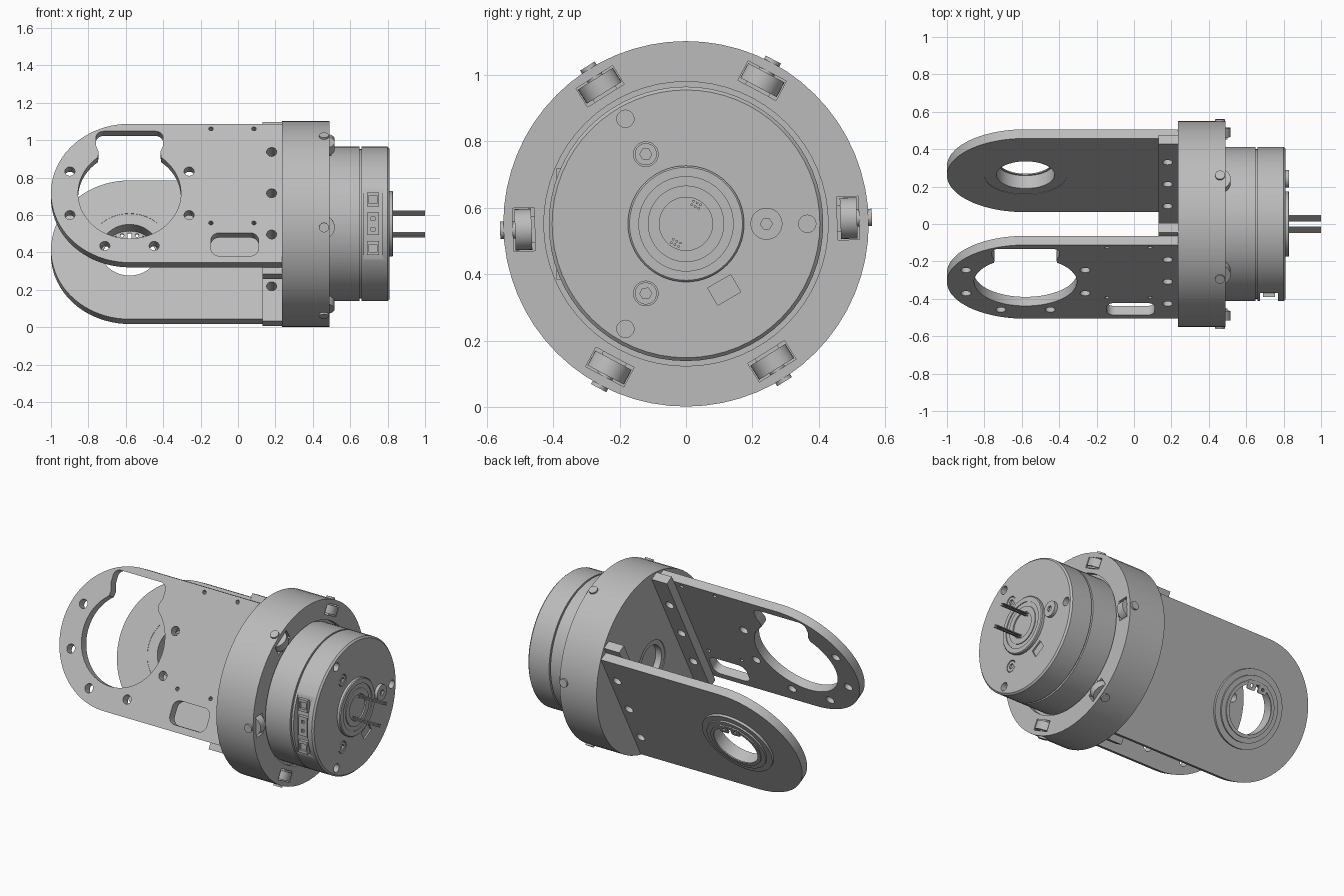
import bpy, bmesh
from math import radians, cos, sin
from mathutils import Matrix, Vector

if "Cube" in bpy.data.objects:
    bpy.data.objects.remove(bpy.data.objects["Cube"])

TILT = 28  # roll of the whole joint about its long axis
FRAME = Matrix.Translation((0, 0, 0.552)) @ Matrix.Rotation(radians(-TILT), 4, "X")

metal = bpy.data.materials.new("grey metal")
metal.use_nodes = True
metal.diffuse_color = (0.5, 0.5, 0.5, 1)
metal.node_tree.nodes["Principled BSDF"].inputs["Base Color"].default_value = (0.5, 0.5, 0.5, 1)
parts = []


# ---- shape helpers, all in the joint's own frame ----
def polar(x, angle, r):
    """Point at an angle around the long axis."""
    return Vector((x, r * cos(radians(angle)), r * sin(radians(angle))))


def rod(start, end, r, sides=32):
    bm = bmesh.new()
    a, b = Vector(start), Vector(end)
    turn = (b - a).to_track_quat("Z", "Y").to_matrix().to_4x4()
    bmesh.ops.create_cone(bm, cap_ends=True, segments=sides, radius1=r, radius2=r,
                          depth=(b - a).length, matrix=Matrix.Translation((a + b) / 2) @ turn)
    return bm


def block(x, angle, r, size, shift=0):
    """Box sized along x, outward and around the axis."""
    bm = bmesh.new()
    m = Matrix.Rotation(radians(angle), 4, "X") @ Matrix.Translation((x, r, shift))
    bmesh.ops.create_cube(bm, size=1, matrix=m @ Matrix.Diagonal((*size, 1)))
    return bm


def prism(outline, y0, y1):
    bm = bmesh.new()
    face = bm.faces.new([bm.verts.new((x, y0, z)) for x, z in outline])
    out = bmesh.ops.extrude_face_region(bm, geom=[face])["geom"]
    bmesh.ops.translate(bm, vec=(0, y1 - y0, 0),
                        verts=[v for v in out if isinstance(v, bmesh.types.BMVert)])
    bmesh.ops.recalc_face_normals(bm, faces=bm.faces)
    return bm


def lathe(profile, closed=False, steps=64):
    bm = bmesh.new()
    verts = [bm.verts.new((x, r, 0)) for x, r in profile]
    edges = [bm.edges.new(p) for p in zip(verts, verts[1:])]
    if closed:
        edges.append(bm.edges.new((verts[-1], verts[0])))
    bmesh.ops.spin(bm, geom=verts + edges, axis=(1, 0, 0), cent=(0, 0, 0),
                   angle=radians(360), steps=steps)
    bmesh.ops.remove_doubles(bm, verts=bm.verts, dist=1e-4)
    bmesh.ops.recalc_face_normals(bm, faces=bm.faces)
    return bm


def arc(cx, cz, r, a0, a1, n=8):
    return [(cx + r * cos(radians(a0 + (a1 - a0) * i / n)),
             cz + r * sin(radians(a0 + (a1 - a0) * i / n))) for i in range(n + 1)]


def rounded(x0, x1, z0, z1, r):
    return (arc(x1 - r, z1 - r, r, 0, 90) + arc(x0 + r, z1 - r, r, 90, 180)
            + arc(x0 + r, z0 + r, r, 180, 270) + arc(x1 - r, z0 + r, r, 270, 360))


def make(name, shapes):
    bm = bmesh.new()
    for s in shapes:
        tmp = bpy.data.meshes.new("tmp")
        s.to_mesh(tmp)
        s.free()
        bm.from_mesh(tmp)
        bpy.data.meshes.remove(tmp)
    mesh = bpy.data.meshes.new(name)
    bm.to_mesh(mesh)
    bm.free()
    obj = bpy.data.objects.new(name, mesh)
    obj.matrix_world = FRAME
    bpy.context.collection.objects.link(obj)
    return obj


def part(name, shapes, cuts=()):
    obj = make(name, shapes)
    if cuts:
        cutter = make(name + "_cutter", cuts)
        cutter.hide_render = True
        mod = obj.modifiers.new("cut", "BOOLEAN")
        mod.object, mod.operation, mod.solver = cutter, "DIFFERENCE", "EXACT"
        bpy.context.view_layer.update()
        done = obj.evaluated_get(bpy.context.evaluated_depsgraph_get())
        mesh = bpy.data.meshes.new_from_object(done)
        obj.modifiers.clear()
        obj.data = mesh
        bpy.data.objects.remove(cutter)
    obj.data.materials.clear()
    obj.data.materials.append(metal)
    parts.append(obj)


# ---- fork arms ----
PIVOT = -0.58
arm = arc(PIVOT, 0, 0.42, 90, 270, 40) + [(0.235, -0.42), (0.235, 0.42)]
foot_holes = (-0.25, 0, 0.25)


def across(x, z, r, y0, y1, sides=24):
    return rod((x, y0, z), (x, y1, z), r, sides)


def foot_cuts(y0, y1):
    return [across(0.18, z, 0.027, y0, y1) for z in foot_holes]


# front arm: keyhole opening, bolt circle, slot and pin holes
right_half = [(0.165, 0.25), (0.18, 0.29)]
keyhole = (arc(PIVOT, 0, 0.275, 128, 412, 56)
           + [(PIVOT + x, z) for x, z in right_half]
           + arc(PIVOT + 0.14, 0.335, 0.04, 0, 90) + arc(PIVOT - 0.14, 0.335, 0.04, 90, 180)
           + [(PIVOT - x, z) for x, z in reversed(right_half)])
cuts = [prism(keyhole, -0.4, -0.25), prism(rounded(-0.145, 0.11, -0.38, -0.24, 0.045), -0.4, -0.25)]
for a in (22.5, 157.5, 202.5, 247.5, 292.5, 337.5):
    x, z = arc(PIVOT, 0, 0.345, a, a, 1)[0]
    cuts.append(across(x, z, 0.027, -0.4, -0.25))
cuts += [across(x, z, 0.012, -0.4, -0.25, 12) for x in (-0.145, 0.085) for z in (-0.18, 0.39)]
part("front_arm", [prism(arm, -0.35, -0.295)], cuts + foot_cuts(-0.4, -0.25))

# back arm: round bearing seat
part("back_arm", [prism(arm, 0.295, 0.35)],
     [across(PIVOT, 0, 0.22, 0.25, 0.4, 48)] + foot_cuts(0.25, 0.4))
part("bearing_flange", [across(PIVOT, 0, 0.232, 0.297, 0.365, 64)],
     [across(PIVOT, 0, 0.19, 0.2, 0.45, 64)])
part("bearing_sleeve", [across(PIVOT, 0, 0.195, 0.297, 0.375, 64)],
     [across(PIVOT, 0, 0.155, 0.2, 0.45, 64)])
part("retaining_clip", [across(PIVOT, 0, 0.165, 0.375, 0.382, 64)],
     [across(PIVOT, 0, 0.145, 0.35, 0.45, 64)])
for side in (-1, 1):
    x = PIVOT + side * 0.04
    part("clip_ear", [prism(rounded(x - 0.03, x + 0.03, 0.105, 0.16, 0.012), 0.374, 0.383)],
         [across(x, 0.13, 0.01, 0.3, 0.45, 12)])

# mounting bars inside the arms
for name, y in (("front", -0.2675), ("back", 0.2675)):
    part(name + "_mounting_bar", [block(0.1825, 0, y, (0.105, 0.055, 0.92))],
         foot_cuts(y - 0.05, y + 0.05))

# ---- housing ring with six rollers ----
ANGLES = range(30, 390, 60)
part("housing_ring",
     [lathe([(0.235, 0), (0.235, 0.55), (0.49, 0.55), (0.49, 0.428), (0.465, 0.428), (0.465, 0)])],
     [block(0.46, a, 0.488, (0.14, 0.066, 0.13)) for a in ANGLES]
     + [rod((0.2, 0, 0), (0.28, 0, 0), 0.13, 48)])
part("hub_collar", [lathe([(0.24, 0.1), (0.24, 0.13), (0.285, 0.13), (0.285, 0.1)], True)])
for a in ANGLES:
    part("roller", [rod(polar(0.455, a, 0.465), polar(0.455, a, 0.515), 0.062)])
    part("roller_fork", [block(0.45, a, 0.46, (0.1, 0.012, 0.08))])
    part("roller_pin", [rod(polar(0.46, a, 0.45), polar(0.46, a, 0.56), 0.026)])

# ---- motor body ----
part("motor_body",
     [lathe([(0.46, 0), (0.46, 0.413), (0.65, 0.413), (0.65, 0.4), (0.66, 0.4),
             (0.66, 0.413), (0.8, 0.413), (0.81, 0.403), (0.81, 0)])],
     [block(0.722, 180 + TILT, 0.425, (0.095, 0.11, 0.4)),
      block(0.815, TILT - 60, 0.23, (0.03, 0.06, 0.08))]
     + [rod(polar(0.75, a + TILT, 0.365), polar(0.85, a + TILT, 0.365), 0.026) for a in (0, 120, 240)]
     + [rod(polar(0.795, a + TILT, 0.242), polar(0.85, a + TILT, 0.242), 0.037) for a in (120, 240)])

# socket-head screws, one standing proud
for a, r, top in ((0, 0.048, 0.83), (120, 0.033, 0.808), (240, 0.033, 0.808)):
    a += TILT
    part("end_screw", [rod(polar(0.78, a, 0.242), polar(top, a, 0.242), r)],
         [rod(polar(top - 0.012, a, 0.242), polar(0.9, a, 0.242), 0.018, 6)])

# side sockets in the flat recess
for shift, length in ((-0.13, 0.075), (0, 0.12), (0.13, 0.075)):
    a = 180 + TILT
    holes = (-0.028, 0.028) if shift == 0 else (0,)
    width = 0.02 if shift == 0 else 0.042
    part("side_socket", [block(0.722, a, 0.375, (0.062, 0.03, length), shift)],
         [block(0.722, a, 0.39, (width, 0.03, width), shift + h) for h in holes])

# ---- end cap and wires ----
part("end_cap", [lathe([(0.8, 0), (0.8, 0.175), (0.825, 0.175), (0.83, 0.17), (0.83, 0.142),
                        (0.825, 0.142), (0.825, 0.115), (0.83, 0.115), (0.83, 0.08),
                        (0.822, 0.08), (0.822, 0)])])
for side in (-1, 1):
    part("wire_bundle", [rod((0.815, y * 0.012, side * 0.065 + z * 0.012),
                             (1, y * 0.012, side * 0.065 + z * 0.012), 0.004, 8)
                         for y in (-1, 0, 1) for z in (-0.5, 0.5)])

# smooth the round surfaces, keep edges crisp
bpy.ops.object.select_all(action="DESELECT")
for obj in parts:
    obj.select_set(True)
bpy.context.view_layer.objects.active = parts[0]
bpy.ops.object.shade_smooth_by_angle(angle=radians(30))
